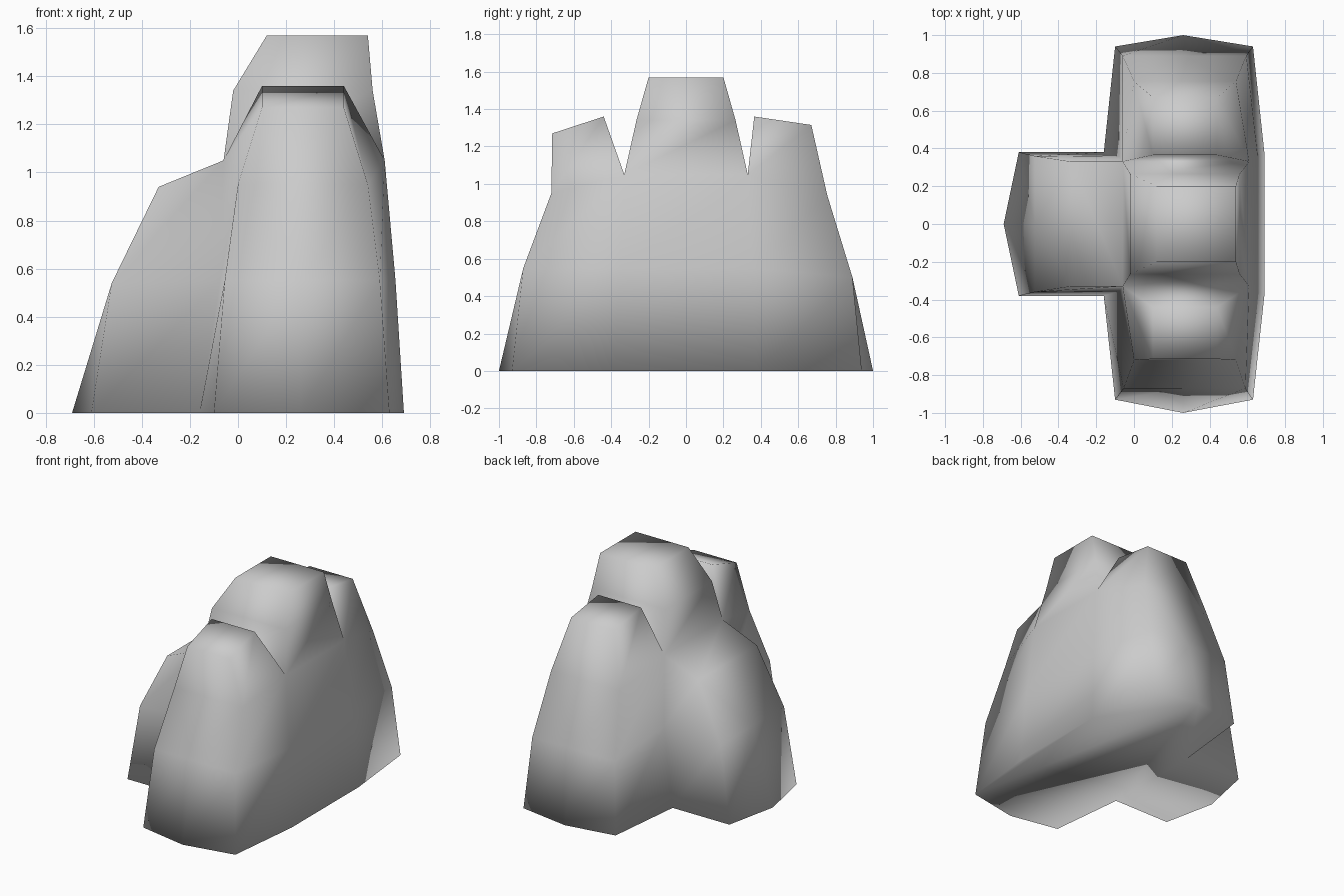
import bpy, bmesh

if "Cube" in bpy.data.objects:
    bpy.data.objects.remove(bpy.data.objects["Cube"])

bm = bmesh.new()


def ring(points):
    return [bm.verts.new(p) for p in points]


def bridge(lower, upper):
    n = len(lower)
    for i in range(n):
        j = (i + 1) % n
        # shared columns may collapse to a single vertex
        corners = list(dict.fromkeys([lower[i], lower[j], upper[j], upper[i]]))
        if len(corners) > 2:
            bm.faces.new(corners)


def crown(base, *levels):
    """Stack rings on a four-sided base and close the top."""
    for level in levels:
        top = ring(level)
        bridge(base, top)
        base = top
    bm.faces.new(base)


def box_ring(x0, x1, y0, y1, z0, z1):
    return [(x0, y0, z0), (x1, y0, z0), (x1, y1, z1), (x0, y1, z1)]


# T-shaped foot, counter-clockwise from the front left corner
foot = ring([(-.10, -.93, 0), (.26, -1, 0), (.63, -.93, 0), (.69, -.38, 0),
             (.69, .38, 0), (.63, .94, 0), (.26, 1, 0), (-.10, .94, 0),
             (-.16, .38, 0), (-.61, .38, 0), (-.69, 0, 0), (-.61, -.38, 0),
             (-.16, -.38, 0)])
# middle ring
waist = ring([(-.055, -.87, .55), (.26, -.87, .55), (.59, -.87, .55), (.655, -.355, .55),
              (.655, .355, .55), (.595, .89, .5), (.26, .89, .5), (-.06, .89, .5),
              (-.075, .355, .55), (-.525, .36, .54), (-.525, 0, .54), (-.525, -.36, .54),
              (-.075, -.355, .55)])
bridge(foot, waist)
bm.faces.new(foot[::-1])

# shoulder ring without the mid-side points
a, b, c, d, e, f, g, h, i, j = shoulder = ring([
    (0, -.72, .95), (.54, -.72, .95), (.61, -.33, 1.05), (.61, .33, 1.05),
    (.54, .755, .94), (0, .755, .94), (-.06, .33, 1.05), (-.33, .33, .94),
    (-.33, -.33, .94), (-.06, -.33, 1.05)])
cols = [0, 2, 3, 4, 5, 7, 8, 9, 11, 12]
for k in range(10):
    n = (k + 1) % 10
    end = cols[n] if n else 13
    low = [waist[m % 13] for m in range(cols[k], end + 1)]
    bm.faces.new(low + [shoulder[n], shoulder[k]])

# side spur top, then the three peaks
bm.faces.new([j, g, h, i])
crown([a, b, c, j], box_ring(.10, .44, -.715, -.44, 1.27, 1.36))
crown([g, d, e, f], box_ring(.10, .44, .365, .67, 1.36, 1.315))
crown([j, c, d, g], box_ring(-.02, .56, -.265, .265, 1.34, 1.34),
      box_ring(.12, .54, -.2, .2, 1.57, 1.57))

bmesh.ops.recalc_face_normals(bm, faces=bm.faces)
for face in bm.faces:
    face.smooth = True
mesh = bpy.data.meshes.new("rock_outcrop")
bm.to_mesh(mesh)
bm.free()
bpy.context.collection.objects.link(bpy.data.objects.new("rock_outcrop", mesh))
